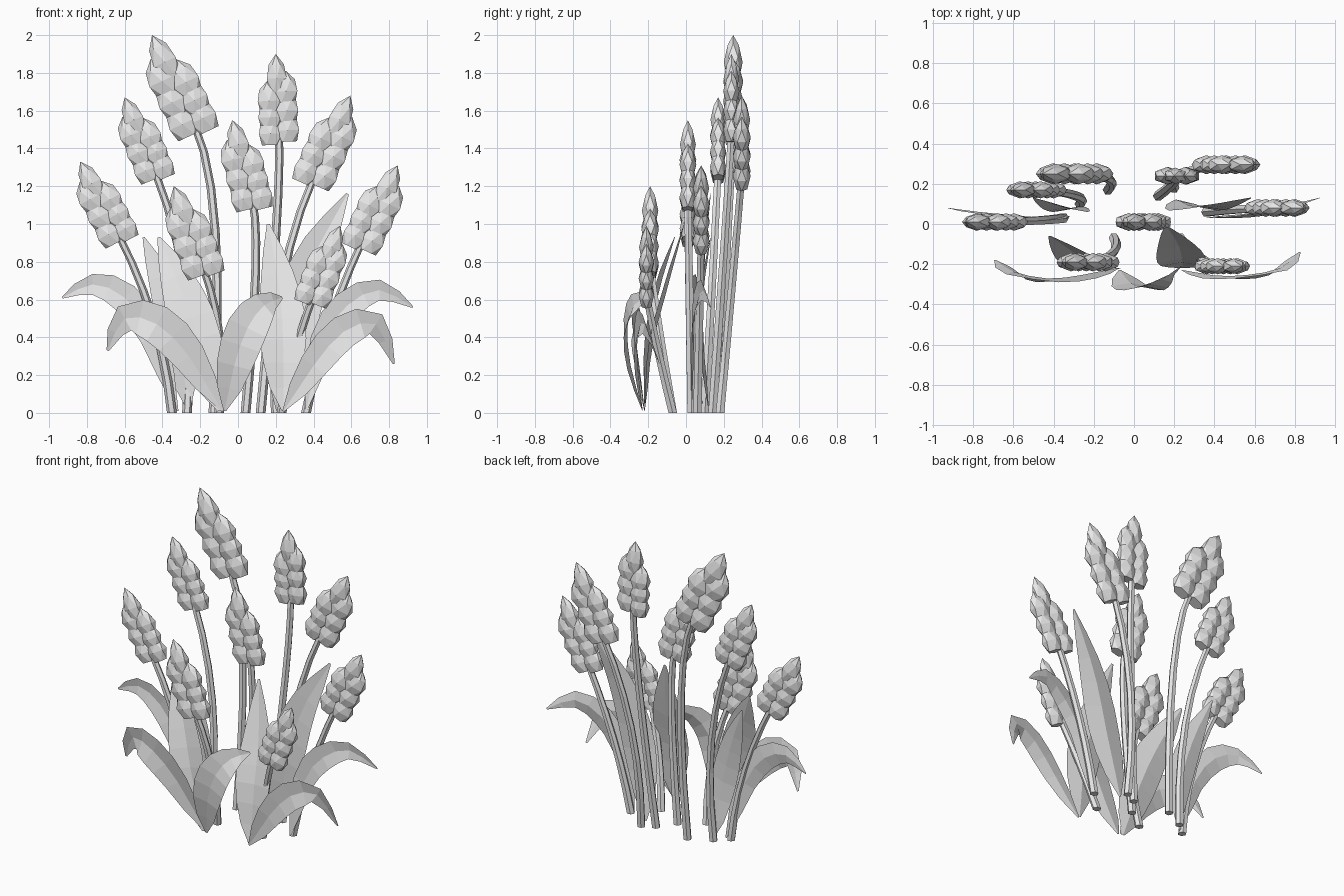
import bpy, bmesh, math
from mathutils import Vector

cube = bpy.data.objects.get("Cube")
if cube:
    bpy.data.objects.remove(cube, do_unlink=True)

grey = bpy.data.materials.new("plain_grey")
grey.use_nodes = True
grey.diffuse_color = (0.8, 0.8, 0.8, 1)
grey.node_tree.nodes["Principled BSDF"].inputs["Base Color"].default_value = (0.8, 0.8, 0.8, 1)
DEPTH = Vector((0, 1, 0))


def finish(bm, name, fix_normals=True):
    if fix_normals:
        bmesh.ops.recalc_face_normals(bm, faces=bm.faces)
    mesh = bpy.data.meshes.new(name)
    bm.to_mesh(mesh)
    bm.free()
    mesh.materials.append(grey)
    bpy.context.collection.objects.link(bpy.data.objects.new(name, mesh))


def ring(bm, centre, a, b, sides, turn=0.0):
    """Loop of vertices around centre, spanned by the half axes a and b."""
    angles = [math.tau * (i + turn) / sides for i in range(sides)]
    return [bm.verts.new(centre + a * math.cos(t) + b * math.sin(t)) for t in angles]


def kernel(bm, foot, axis, side, half_width, half_depth):
    """Faceted grain with triangular sides, pointed at the top."""
    n = 6
    levels = [(0.0, 0.72), (0.36, 1.0), (0.72, 0.68)]
    loops = [ring(bm, foot + axis * h, side * half_width * r, DEPTH * half_depth * r, n, k / 2)
             for k, (h, r) in enumerate(levels)]
    bm.faces.new(loops[0])
    for low, high in zip(loops, loops[1:]):
        for i in range(n):
            j = (i + 1) % n
            bm.faces.new((low[i], low[j], high[i]))
            bm.faces.new((low[j], high[j], high[i]))
    apex = bm.verts.new(foot + axis)
    for i in range(n):
        bm.faces.new((loops[-1][i], loops[-1][(i + 1) % n], apex))


def ear(name, base, tip, lead):
    """Two staggered columns of grains and one at the tip."""
    bm = bmesh.new()
    axis = tip - base
    length = axis.length
    side = DEPTH.cross(axis).normalized()
    for s in (-1, 1):
        start, step = (0.03, 0.215) if s == lead else (0.0, 0.18)
        for row in range(3):
            foot = base + axis * (start + step * row) + side * s * length * 0.09
            lean = axis * 0.35 + side * s * length * 0.015
            kernel(bm, foot, lean, side, length * 0.145, length * 0.09)
    kernel(bm, base + axis * 0.58, axis * 0.42, side, length * 0.125, length * 0.085)
    finish(bm, name)


def stalk(name, root, base, tip, bow):
    """Hexagonal tube that bends from the ground into the ear."""
    bm = bmesh.new()
    axis = (tip - base).normalized()
    bend = base - axis * base.z * bow
    bend.y = root.y + (base.y - root.y) * (1 - bow * 0.9)
    top = base + axis * 0.06
    loops = []
    for k in range(7):
        t = k / 6
        p = root * (1 - t) ** 2 + bend * 2 * t * (1 - t) + top * t * t
        r = 0.026 - 0.005 * t
        loops.append(ring(bm, p, Vector((r, 0, 0)), DEPTH * r, 6))
    bm.faces.new(loops[0])
    bm.faces.new(loops[-1])
    for low, high in zip(loops, loops[1:]):
        for i in range(6):
            j = (i + 1) % 6
            bm.faces.new((low[i], low[j], high[j], high[i]))
    finish(bm, name)


def spline(points, t):
    """Smooth curve through the points, t from 0 to 1."""
    x = t * (len(points) - 1)
    i = min(int(x), len(points) - 2)
    f = x - i
    b, c = points[i], points[i + 1]
    a = points[i - 1] if i else b * 2 - c
    d = points[i + 2] if i + 2 < len(points) else c * 2 - b
    return (b * 2 + (c - a) * f + (a * 2 - b * 5 + c * 4 - d) * f * f
            + (b * 3 - a - c * 3 + d) * f ** 3) / 2


def leaf(name, width, points):
    """Blade with a shallow fold along its middle, pointed at both ends."""
    bm = bmesh.new()
    pts = [Vector(p) for p in points]
    steps = 8
    rows = []
    for k in range(steps + 1):
        t = k / steps
        p = spline(pts, t)
        along = spline(pts, min(t + 0.02, 1)) - spline(pts, max(t - 0.02, 0))
        across = along.cross(DEPTH).normalized()
        w = width / 2 * max(math.sin(math.pi * t ** 0.85), 0.03) ** 0.8
        p.z = max(p.z, 0.01)
        rows.append([bm.verts.new(q) for q in
                     (p - across * w, p + DEPTH * w * 0.18, p + across * w)])
    for low, high in zip(rows, rows[1:]):
        for i in range(2):
            bm.faces.new((low[i], low[i + 1], high[i + 1], high[i]))
    finish(bm, name, False)


# Stalks with ears: root x, root y, ear base x, ear base z, tip x, tip z, ear y, stalk bow
STEMS = {
    "tall_left": (-0.13, 0.17, -0.205, 1.47, -0.455, 2.0, 0.25, 0.23),
    "mid_left": (-0.27, 0.1, -0.42, 1.23, -0.6, 1.67, 0.17, 0.45),
    "outer_left": (-0.35, 0.03, -0.61, 0.9, -0.835, 1.33, 0.01, 0.5),
    "front_left": (-0.1, -0.07, -0.165, 0.72, -0.34, 1.2, -0.19, 0.45),
    "centre": (0.04, 0.03, 0.09, 1.07, -0.03, 1.55, 0.01, 0.15),
    "tall_right": (0.12, 0.14, 0.22, 1.42, 0.2, 1.9, 0.24, 0.2),
    "mid_right": (0.2, 0.18, 0.38, 1.2, 0.595, 1.68, 0.295, 0.45),
    "outer_right": (0.36, 0.06, 0.635, 0.86, 0.845, 1.31, 0.08, 0.5),
    "front_right": (0.23, -0.07, 0.38, 0.57, 0.54, 0.99, -0.21, 0.45),
}
for key, (rx, ry, bx, bz, tx, tz, y, bow) in STEMS.items():
    root, base, tip = Vector((rx, ry, 0)), Vector((bx, y, bz)), Vector((tx, y, tz))
    stalk(key + "_stalk", root, base, tip, bow)
    ear(key + "_ear", base, tip, 1 if bx > 0.15 else -1)

# Drooping leaves
leaf("outer_left_leaf", 0.16, [(-0.32, 0.04, 0), (-0.45, 0.02, 0.4), (-0.6, 0.03, 0.61),
                               (-0.77, 0.05, 0.68), (-0.93, 0.08, 0.61)])
leaf("front_left_leaf", 0.21, [(-0.08, -0.22, 0), (-0.26, -0.27, 0.3), (-0.43, -0.29, 0.47),
                               (-0.6, -0.25, 0.5), (-0.69, -0.18, 0.33)])
leaf("front_centre_leaf", 0.22, [(-0.07, -0.23, 0), (-0.02, -0.31, 0.25), (0.05, -0.33, 0.45),
                                 (0.14, -0.29, 0.57), (0.235, -0.21, 0.61)])
leaf("outer_right_leaf", 0.16, [(0.36, 0.03, 0), (0.45, 0.03, 0.38), (0.58, 0.04, 0.57),
                                (0.75, 0.08, 0.65), (0.925, 0.13, 0.56)])
leaf("front_right_leaf", 0.18, [(0.24, -0.23, 0), (0.4, -0.27, 0.25), (0.56, -0.27, 0.43),
                                (0.73, -0.23, 0.47), (0.825, -0.14, 0.26)])

# Upright leaves
leaf("upright_left_leaf", 0.25, [(-0.1, -0.22, 0), (-0.2, -0.22, 0.35),
                                 (-0.3, -0.16, 0.65), (-0.42, -0.06, 0.93)])
leaf("back_left_leaf", 0.18, [(-0.26, 0.09, 0), (-0.31, 0.06, 0.35),
                              (-0.39, 0.08, 0.65), (-0.5, 0.13, 0.93)])
leaf("upright_right_leaf", 0.25, [(0.24, -0.22, 0), (0.24, -0.2, 0.35),
                                  (0.22, -0.12, 0.65), (0.16, -0.01, 1.0)])
leaf("back_right_leaf", 0.25, [(0.21, 0.12, 0), (0.28, 0.07, 0.4),
                               (0.39, 0.08, 0.8), (0.58, 0.13, 1.16)])
